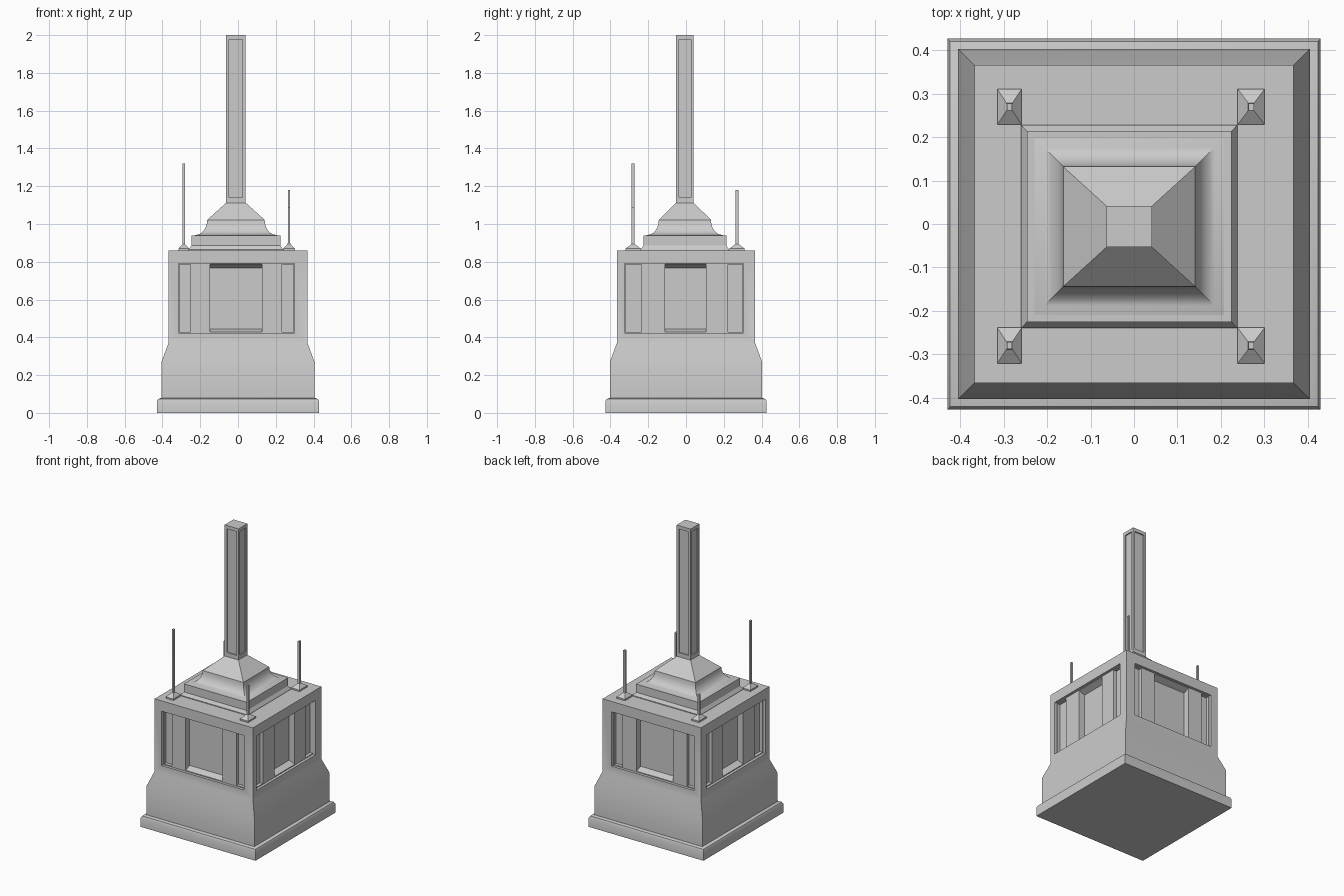
import bpy, bmesh, math

if "Cube" in bpy.data.objects:
    bpy.data.objects.remove(bpy.data.objects["Cube"])

CX, CY = -0.011, -0.006          # centre of the roof and obelisk
BX, BY = 0.368, 0.366            # half sizes of the main block


def make_object(name, bm):
    bmesh.ops.recalc_face_normals(bm, faces=bm.faces)
    me = bpy.data.meshes.new(name)
    bm.to_mesh(me)
    bm.free()
    ob = bpy.data.objects.new(name, me)
    bpy.context.collection.objects.link(ob)
    return ob


def loft(bm, rings):
    """Skin closed four-point rings and cap both ends."""
    vs = [[bm.verts.new(p) for p in r] for r in rings]
    for a, b in zip(vs, vs[1:]):
        for i in range(4):
            j = (i + 1) % 4
            bm.faces.new((a[i], a[j], b[j], b[i]))
    bm.faces.new(vs[0][::-1])
    bm.faces.new(vs[-1])


def tower(name, profile, cx=0.0, cy=0.0):
    """Rectangular stack from (half_x, half_y, z) levels."""
    bm = bmesh.new()
    loft(bm, [[(cx + sx * hx, cy + sy * hy, z)
               for sx, sy in ((-1, -1), (1, -1), (1, 1), (-1, 1))]
              for hx, hy, z in profile])
    return make_object(name, bm)


def on_side(side, u, d, z, hx, hy, cx, cy):
    """Point at depth d behind one of the four faces of a block."""
    return {"front": (cx + u, cy - hy + d, z), "back": (cx + u, cy + hy - d, z),
            "right": (cx + hx - d, cy + u, z), "left": (cx - hx + d, cy + u, z)}[side]


def carve(target, pockets, hx, hy, cx=0.0, cy=0.0):
    """Cut pockets [{side: (u0, u1)}, [(z0, z1, depth), ...]] on all sides."""
    bm = bmesh.new()
    for spans, levels in pockets:
        for side, (u0, u1) in spans.items():
            loft(bm, [[on_side(side, u, d, z, hx, hy, cx, cy)
                       for u, z in ((u0, z0), (u1, z0), (u1, z1), (u0, z1))]
                      for z0, z1, d in levels])
    cutter = make_object("cutter", bm)
    cutter.hide_render = True
    mod = target.modifiers.new("carve", 'BOOLEAN')
    mod.operation = 'DIFFERENCE'
    mod.solver = 'EXACT'
    mod.object = cutter
    bpy.context.view_layer.objects.active = target
    bpy.ops.object.modifier_apply(modifier=mod.name)
    bpy.data.objects.remove(cutter)


def spans(x0, x1, y0, y1):
    return {"front": (x0, x1), "back": (x0, x1), "right": (y0, y1), "left": (y0, y1)}


# stepped foot
plinth = tower("plinth", [(0.43, 0.427, 0), (0.43, 0.427, 0.06),
                          (0.424, 0.421, 0.073), (0.405, 0.403, 0.08)])

# main block with tapered shoulder
block = tower("main_block", [(0.405, 0.403, 0.08), (0.405, 0.403, 0.27),
                             (BX, BY, 0.37), (BX, BY, 0.86)])

# window openings, leaving pilasters between three deeper bays
carve(block, [(spans(-0.315, 0.30, -0.325, 0.305),
               [(0.422, 0.79, -0.03), (0.422, 0.79, 0.018)])], BX, BY)
straight = [(0.428, 0.785, -0.03), (0.428, 0.785, 0.04)]
carve(block, [
    (spans(-0.31, -0.252, -0.32, -0.235), straight),
    (spans(0.232, 0.295, 0.222, 0.30), straight),
    (spans(-0.148, 0.126, -0.11, 0.107),
     [(0.428, 0.787, -0.03), (0.428, 0.787, 0.018), (0.445, 0.768, 0.06)]),
], BX, BY)

# roof step with flared foot
step = tower("roof_step", [(0.249, 0.234, 0.855), (0.249, 0.234, 0.865),
                           (0.236, 0.22, 0.885), (0.236, 0.22, 0.94)], CX, CY)

# concave roof: swept curve, then straight slope to the obelisk
roof_profile = [(0.225, 0.209, 0.938)]
for i in range(7):
    a = math.radians(90 * i / 6)
    roof_profile.append((0.152 + 0.06 * (1 - math.sin(a)),
                         0.138 + 0.06 * (1 - math.sin(a)),
                         0.942 + 0.08 * (1 - math.cos(a))))
roof_profile.append((0.052, 0.047, 1.112))
roof = tower("curved_roof", roof_profile, CX, CY)

# obelisk with a sunk panel on each face
obelisk = tower("obelisk", [(0.052, 0.047, 1.105), (0.052, 0.047, 2.0)], CX, CY)
carve(obelisk, [(spans(-0.036, 0.036, -0.032, 0.032),
                 [(1.14, 1.977, -0.02), (1.14, 1.977, 0.008)])], 0.052, 0.047, CX, CY)

parts = [plinth, block, step, roof, obelisk]

# corner masts of differing heights on small pyramid feet
for x, y, hx, top in ((-0.287, -0.28, 0.028, 1.32), (0.27, -0.28, 0.031, 1.09),
                      (0.27, 0.27, 0.031, 1.18), (-0.287, 0.27, 0.028, 1.03)):
    parts.append(tower("corner_mast", [
        (hx, 0.041, 0.855), (hx, 0.041, 0.87), (0.007, 0.009, 0.893),
        (0.0065, 0.008, 0.9), (0.006, 0.008, top)], x, y))

# smooth only the gentle bends
bpy.ops.object.select_all(action='DESELECT')
for ob in parts:
    ob.select_set(True)
bpy.context.view_layer.objects.active = block
bpy.ops.object.shade_smooth_by_angle(angle=math.radians(32))
